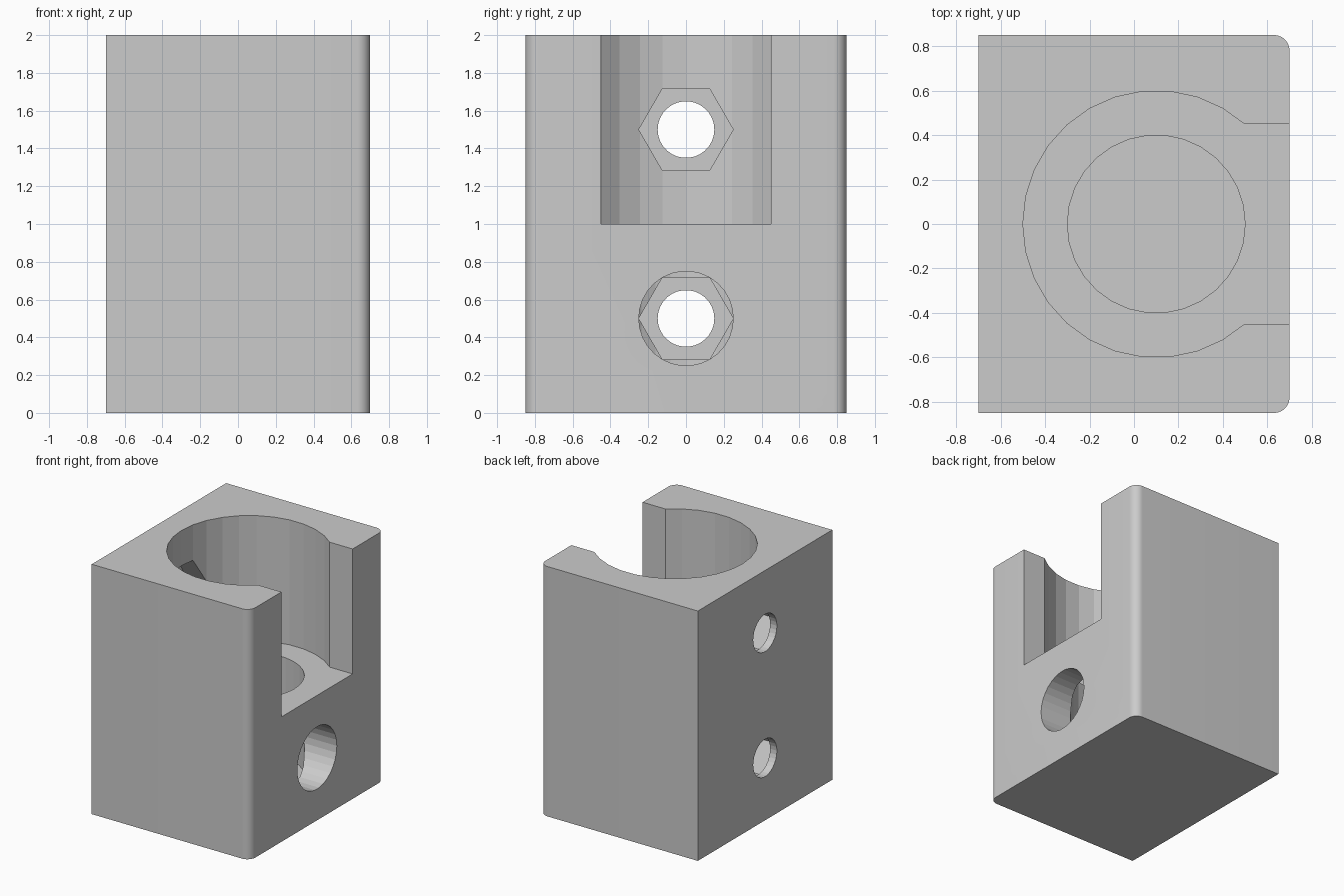
import bpy, bmesh
from math import sin, cos, pi, radians, sqrt

cube = bpy.data.objects.get("Cube")
if cube:
    bpy.data.objects.remove(cube, do_unlink=True)

grey = bpy.data.materials.new("plain grey")
grey.use_nodes = True
colour = (0.6, 0.6, 0.6, 1)
grey.diffuse_color = colour
grey.node_tree.nodes["Principled BSDF"].inputs["Base Color"].default_value = colour


def arc(cx, cy, r, start, end, steps):
    """Points on an arc, both ends included (degrees)."""
    angles = [radians(start + (end - start) * i / steps) for i in range(steps + 1)]
    return [(cx + r * cos(a), cy + r * sin(a)) for a in angles]


def ring(cx, cy, r, sides):
    return arc(cx, cy, r, 0, 360, sides)[:-1]


def prism(name, outline, low, high, axis="Z"):
    """Extrude an outline: (x, y) along Z, or (y, z) along X."""
    bm = bmesh.new()
    place = (lambda u, v, w: (u, v, w)) if axis == "Z" else (lambda u, v, w: (w, u, v))
    bottom = [bm.verts.new(place(u, v, low)) for u, v in outline]
    top = [bm.verts.new(place(u, v, high)) for u, v in outline]
    bm.faces.new(bottom)
    bm.faces.new(top)
    for i in range(len(outline)):
        j = (i + 1) % len(outline)
        bm.faces.new((bottom[i], bottom[j], top[j], top[i]))
    bmesh.ops.recalc_face_normals(bm, faces=bm.faces)
    mesh = bpy.data.meshes.new(name)
    bm.to_mesh(mesh)
    bm.free()
    mesh.materials.append(grey)
    obj = bpy.data.objects.new(name, mesh)
    bpy.context.collection.objects.link(obj)
    return obj


def cut(target, cutter):
    mod = target.modifiers.new(cutter.name, "BOOLEAN")
    mod.operation = "DIFFERENCE"
    mod.solver = "EXACT"
    mod.object = cutter
    bpy.context.view_layer.objects.active = target
    bpy.ops.object.modifier_apply(modifier=mod.name)
    bpy.data.objects.remove(cutter, do_unlink=True)


# Block with two rounded upright edges on the slotted side
HX, HY, R = 0.7, 0.85, 0.07
outline = [(-HX, HY), (-HX, -HY)]
outline += arc(HX - R, -HY + R, R, -90, 0, 10) + arc(HX - R, HY - R, R, 0, 90, 10)
block = prism("clamp_block", outline, 0, 2)

# Wide upper bore opening through a slot
BX, BORE, SLOT = 0.1, 0.6, 0.45
mouth = BX + sqrt(BORE ** 2 - SLOT ** 2)
keyhole = [(1, -SLOT), (1, SLOT), (mouth, SLOT)]
keyhole += arc(BX, 0, BORE, 60, 300, 20) + [(mouth, -SLOT)]
cut(block, prism("bore_cutter", keyhole, 1, 2.2))

# Narrow lower bore, closed at the bottom
cut(block, prism("lower_bore_cutter", ring(BX, 0, 0.4, 30), 0.2, 1.1))

# Access hole through the slotted side
cut(block, prism("access_cutter", ring(0, 0.5, 0.25, 30), BX, 1, "X"))

# Screw holes with hexagonal nut pockets in the back wall
for z in (0.5, 1.5):
    cut(block, prism("nut_cutter", ring(0, z, 0.25, 6), -0.64, BX, "X"))
    cut(block, prism("screw_cutter", ring(0, z, 0.15, 30), -1, BX, "X"))

# Smooth only the finely stepped rounded edges
bpy.ops.object.select_all(action="DESELECT")
block.select_set(True)
bpy.context.view_layer.objects.active = block
bpy.ops.object.shade_smooth_by_angle(angle=radians(11))
